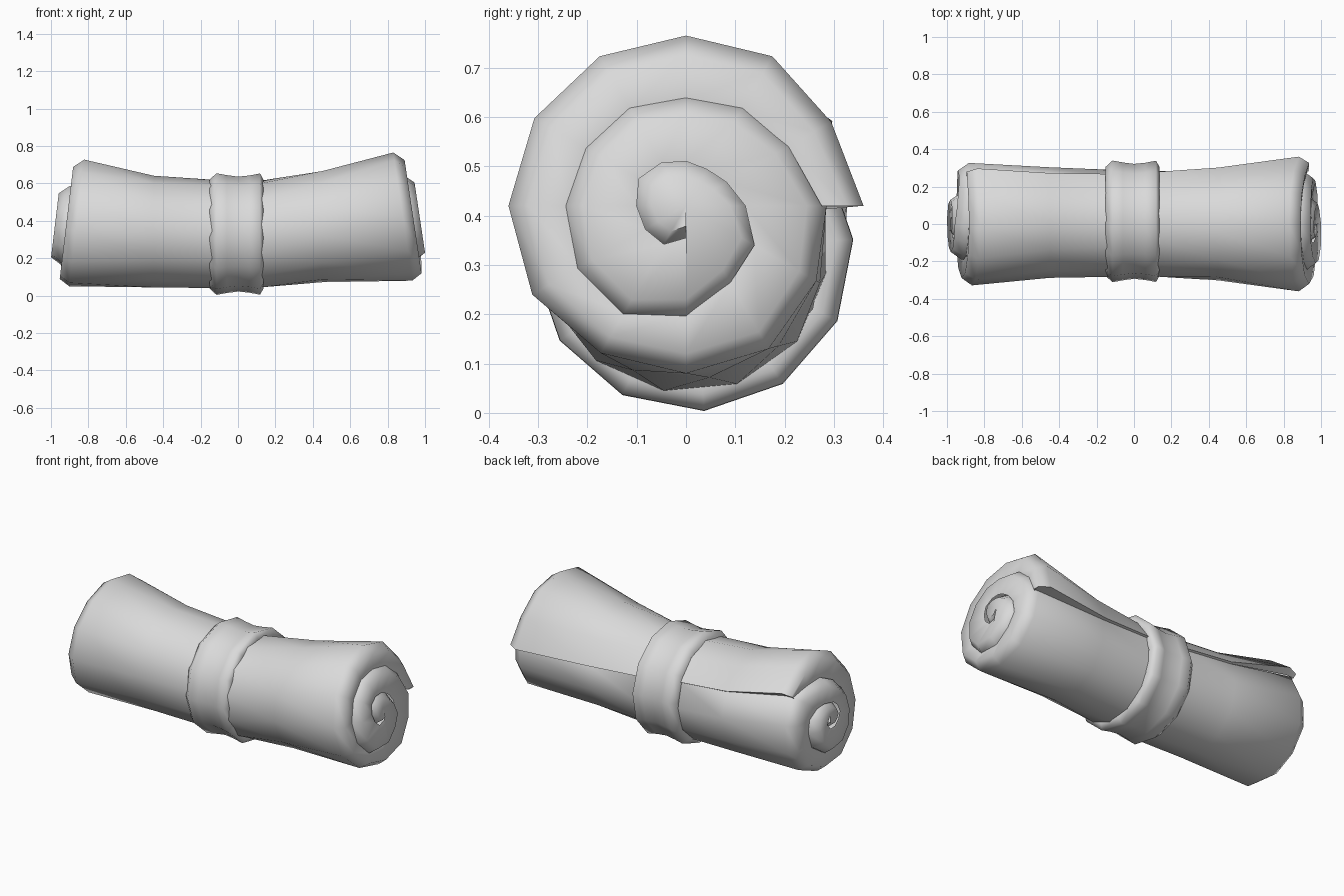
import bpy, bmesh
from math import sin, cos, radians

cube = bpy.data.objects.get("Cube")
if cube:
    bpy.data.objects.remove(cube)

grey = bpy.data.materials.new("plain_grey")
grey.use_nodes = True
tone = (0.7, 0.7, 0.7, 1)
grey.diffuse_color = tone
for node in grey.node_tree.nodes:
    if node.type == 'BSDF_PRINCIPLED':
        node.inputs["Base Color"].default_value = tone


def loft(name, rows, closed=False):
    """Skin a grid of points; rows run around the axis, columns along it."""
    bm = bmesh.new()
    grid = [[bm.verts.new(p) for p in row] for row in rows]
    if closed:
        grid.append(grid[0])
    for a, b in zip(grid, grid[1:]):
        for j in range(len(a) - 1):
            bm.faces.new((a[j], b[j], b[j + 1], a[j + 1]))
    bmesh.ops.remove_doubles(bm, verts=bm.verts, dist=0.0005)
    mesh = bpy.data.meshes.new(name)
    bm.to_mesh(mesh)
    bm.free()
    mesh.materials.append(grey)
    obj = bpy.data.objects.new(name, mesh)
    bpy.context.collection.objects.link(obj)
    bpy.ops.object.select_all(action='DESELECT')
    obj.select_set(True)
    bpy.context.view_layer.objects.active = obj
    bpy.ops.object.shade_smooth_by_angle(angle=radians(75))


# Spiral radius every 30 degrees, from the loose outer edge to the core
spiral = [.36, .34, .35, .345, .35, .355, .36, .36, .345, .34, .335, .305,
          .285, .25, .235, .225, .235, .24, .25, .26, .26, .23, .19, .17,
          .13, .105, .095, .1, .11, .12, .11, .105, .1, .075]

# Stations along the roll: x, centre y, centre z, scale, twist in degrees,
# tightness of the outer turn, size of the inner turns
left_end = (-.85, .015, .387, .98, 36, .35, .87)
right_end = (.85, 0, .42, 1, 0, 0, 1)
middle = [(-.45, .012, .342, .86, 30, .8, 1), (-.14, .008, .33, .835, 27, .8, 1),
          (.13, .005, .33, .835, 20, .8, 1), (.45, 0, .368, .87, 9, .7, 1)]


def radius(station, i):
    """Spiral radius; a tight outer turn is pulled towards a plain circle."""
    if i >= len(spiral):
        return 0
    if i > 12:
        return spiral[i] * station[6]
    return spiral[i] + (.347 - spiral[i]) * station[5]


def place(station, turn, r):
    x, cy, cz, scale, twist = station[:5]
    a = radians(turn + twist)
    return x, cy + r * scale * cos(a), cz + r * scale * sin(a)


def end_points(station, i, source):
    """Shoulder, rim and inner seam of one end; the end face leans outward below."""
    r, inner = radius(station, source), radius(station, i + 12)
    push = min(max((i - 9) / 5, 0), 1)
    side = 1 if station[0] > 0 else -1
    bevel = min(.04, max(r - inner, 0) * .45)
    points = []
    for rad, inset in ((r, .055), (r - bevel, 0), (max(inner - .01, 0), .012)):
        x, y, z = place(station, i * 30, rad)
        if side > 0:
            x = .89 + .15 * (.73 - z) + .035 * push
        else:
            x = -(.88 + .12 * (.7 - z) + .06 * push)
        points.append((x - side * inset, y, z))
    return points


def sheet_row(i, source):
    return (end_points(left_end, i, source)[::-1]
            + [place(s, i * 30, radius(s, source)) for s in middle]
            + end_points(right_end, i, source))


# Rolled sheet, with an extra first row that closes the thickness of the loose edge
loft("rolled_sheet", [sheet_row(0, 12)] + [sheet_row(i, i) for i in range(len(spiral))])

# Tie band: flared lips at both edges, slightly waisted between them
band_profile = [(-.15, .27), (-.152, .292), (-.115, .326), (-.06, .316), (0, .308),
                (.06, .314), (.118, .325), (.136, .292), (.134, .27)]
band = []
for k in range(12):
    a = radians(k * 30 + 4)
    band.append([(x, .014 + r * cos(a), .329 + r * sin(a)) for x, r in band_profile])
loft("tie_band", band, closed=True)
